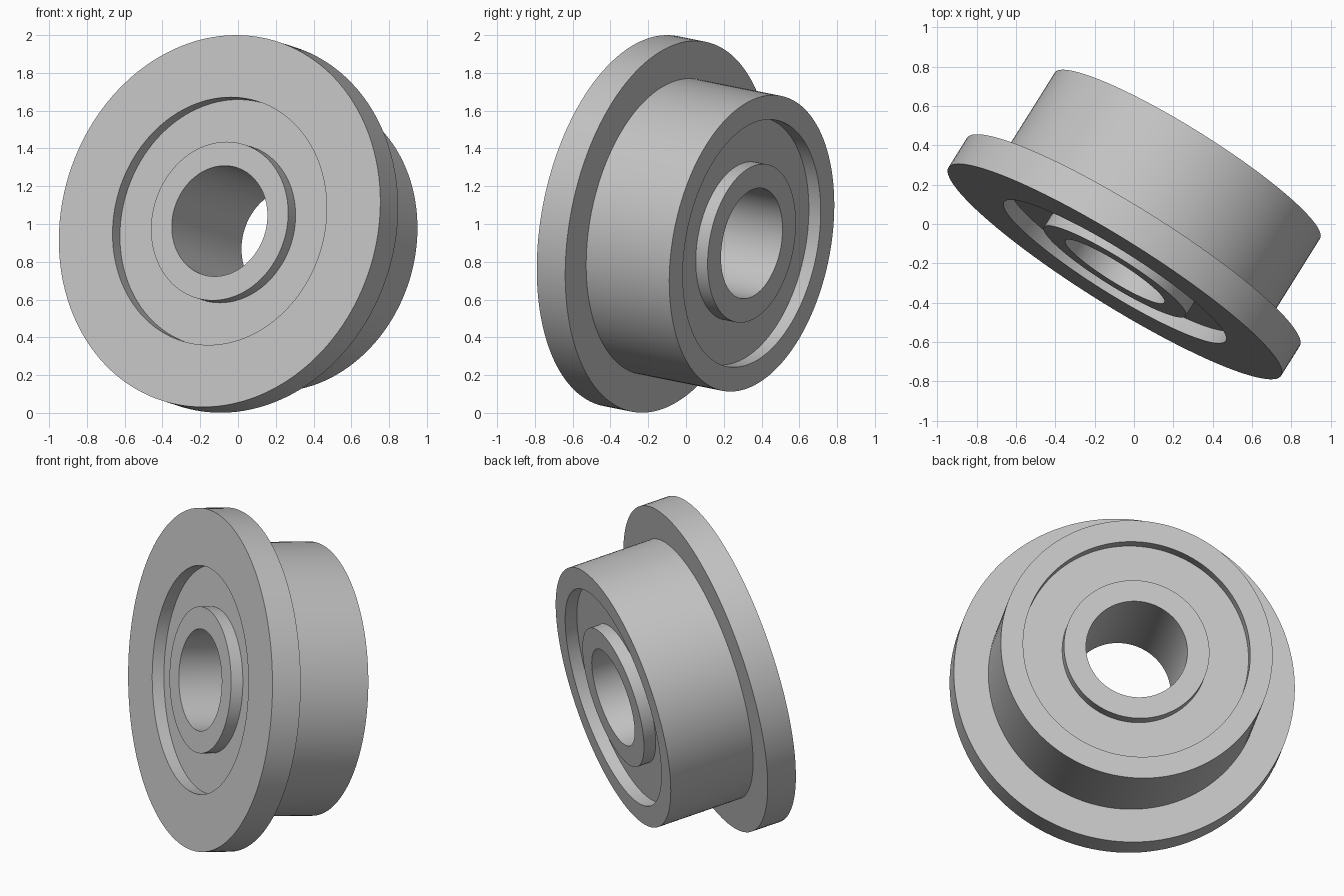
import bpy, bmesh, math
from mathutils import Matrix, Vector

if "Cube" in bpy.data.objects:
    bpy.data.objects.remove(bpy.data.objects["Cube"], do_unlink=True)

SEGMENTS = 128
WIDTH = 0.706           # along the bearing axis
FLANGE_WIDTH = 0.18
FLANGE_R, BODY_R, RECESS_R = 0.9985, 0.796, 0.665
RACE_R, BORE_R = 0.426, 0.297
DEPTH = 0.075           # recess depth on both sides
OVERLAP = 0.02          # shield seated into the rings

# Tilted bearing axis, running from the flange face to the rear face
axis = Vector((0.523, 0.836, -0.167)).normalized()
placement = (Matrix.Translation((-0.0975, -0.242, 1.0155))
             @ axis.to_track_quat('Z', 'Y').to_matrix().to_4x4())

steel = bpy.data.materials.new("grey_steel")
steel.use_nodes = True
steel.diffuse_color = (0.55, 0.55, 0.55, 1)
steel.node_tree.nodes["Principled BSDF"].inputs["Base Color"].default_value = (0.55, 0.55, 0.55, 1)


def lathe(name, profile):
    """Revolve a closed (radius, depth) profile around the bearing axis."""
    bm = bmesh.new()
    rings = []
    for i in range(SEGMENTS):
        a = math.tau * i / SEGMENTS
        rings.append([bm.verts.new((r * math.cos(a), r * math.sin(a), d)) for r, d in profile])
    n = len(profile)
    for i, ring in enumerate(rings):
        following = rings[(i + 1) % SEGMENTS]
        for j in range(n):
            k = (j + 1) % n
            bm.faces.new((ring[j], following[j], following[k], ring[k]))
    bmesh.ops.recalc_face_normals(bm, faces=bm.faces)
    bm.transform(placement)
    mesh = bpy.data.meshes.new(name)
    bm.to_mesh(mesh)
    bm.free()
    mesh.materials.append(steel)
    obj = bpy.data.objects.new(name, mesh)
    bpy.context.collection.objects.link(obj)
    bpy.ops.object.select_all(action='DESELECT')
    obj.select_set(True)
    bpy.context.view_layer.objects.active = obj
    bpy.ops.object.shade_smooth_by_angle(angle=math.radians(30))
    return obj


def band(inner, outer, start, end):
    """Rectangular ring profile."""
    return [(inner, start), (outer, start), (outer, end), (inner, end)]


# Outer ring with the flange at the front
lathe("flanged_outer_ring", [
    (RECESS_R, 0), (FLANGE_R, 0), (FLANGE_R, FLANGE_WIDTH),
    (BODY_R, FLANGE_WIDTH), (BODY_R, WIDTH), (RECESS_R, WIDTH)])

# Inner ring with the through bore
lathe("inner_ring", band(BORE_R, RACE_R, 0, WIDTH))

# Recessed shield filling the gap between the rings
lathe("shield", band(RACE_R - OVERLAP, RECESS_R + OVERLAP, DEPTH, WIDTH - DEPTH))
